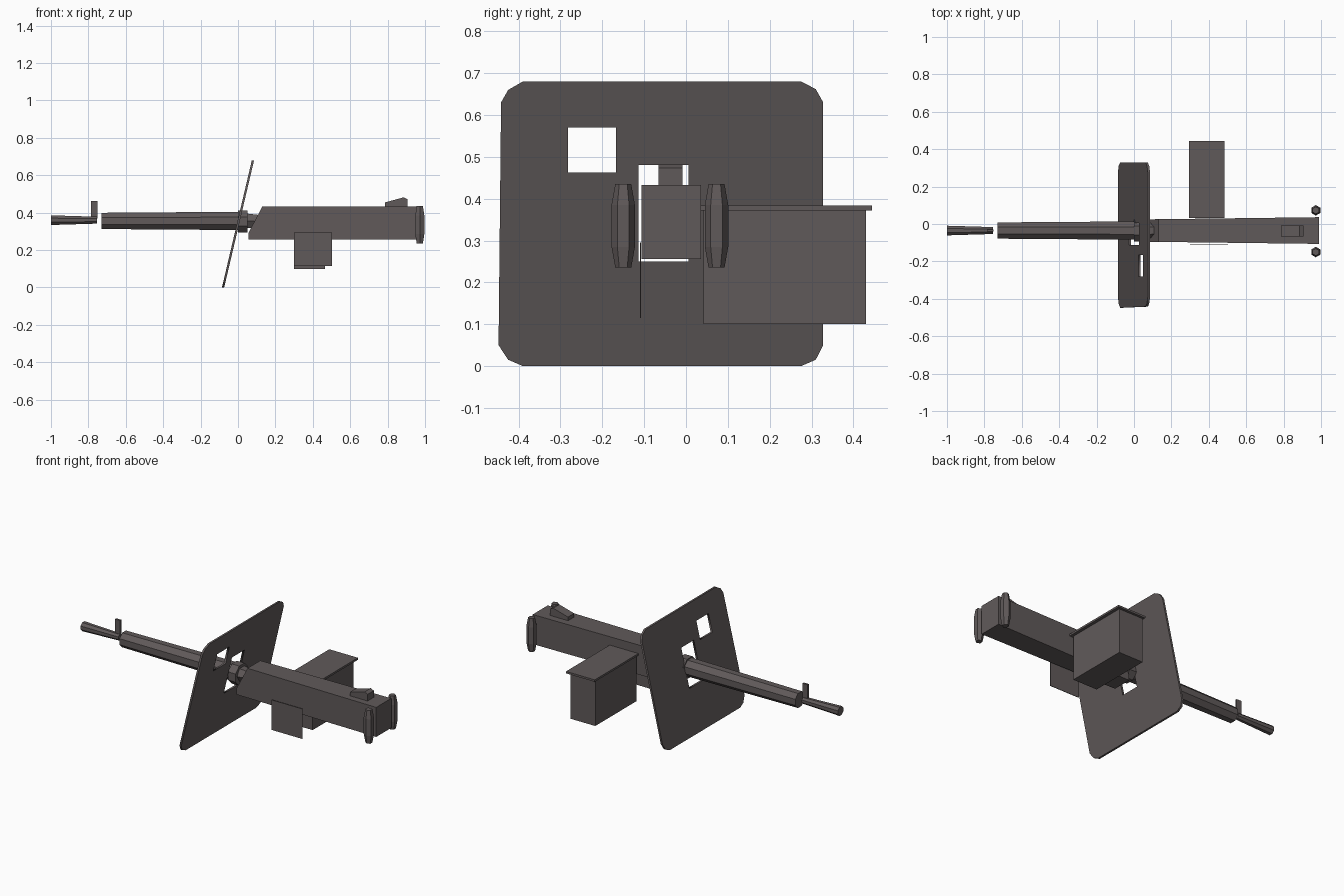
import bpy, bmesh
from math import pi
from mathutils import Matrix, Vector

if "Cube" in bpy.data.objects:
    bpy.data.objects.remove(bpy.data.objects["Cube"])

steel = bpy.data.materials.new("dark_gunmetal")
steel.use_nodes = True
COLOR = (0.118, 0.102, 0.102, 1)
steel.diffuse_color = COLOR
steel.node_tree.nodes["Principled BSDF"].inputs["Base Color"].default_value = COLOR

AXIS_Y = -0.035   # the gun's own centre line


def finish(name, bm):
    bmesh.ops.recalc_face_normals(bm, faces=bm.faces)
    mesh = bpy.data.meshes.new(name)
    bm.to_mesh(mesh)
    bm.free()
    mesh.materials.append(steel)
    obj = bpy.data.objects.new(name, mesh)
    bpy.context.collection.objects.link(obj)
    return obj


def box(name, lo, hi):
    lo, hi = Vector(lo), Vector(hi)
    bm = bmesh.new()
    bmesh.ops.create_cube(bm, size=1)
    for v in bm.verts:
        v.co = (lo + hi) / 2 + v.co * (hi - lo)
    return finish(name, bm)


def side_profile(name, points, y0, y1):
    """Extrude an x-z outline across y."""
    bm = bmesh.new()
    face = bm.faces.new([bm.verts.new((x, y0, z)) for x, z in points])
    ext = bmesh.ops.extrude_face_region(bm, geom=[face])["geom"]
    for v in ext:
        if isinstance(v, bmesh.types.BMVert):
            v.co.y = y1
    return finish(name, bm)


def lathe(name, stations, sides, matrix):
    """Loft rings of (height, radius) along local z."""
    bm = bmesh.new()
    rings = []
    for h, r in stations:
        rings.append([bm.verts.new(Matrix.Rotation(2 * pi * (i + 0.5) / sides, 3, 'Z')
                                   @ Vector((r, 0, h))) for i in range(sides)])
    for a, b in zip(rings, rings[1:]):
        for i in range(sides):
            j = (i + 1) % sides
            bm.faces.new((a[i], a[j], b[j], b[i]))
    bm.faces.new(rings[0])
    bm.faces.new(rings[-1])
    bm.transform(matrix)
    return finish(name, bm)


def along_x(z):
    return Matrix.Translation((0, AXIS_Y, z)) @ Matrix.Rotation(pi / 2, 4, 'Y')


# Shield: flat outline with sight window and gun slot, leaned back
def rect(u0, u1, v0, v1):
    return [(u0, v0), (u1, v0), (u1, v1), (u0, v1)]


outline = [(-0.39, 0), (0.275, 0), (0.31, 0.015), (0.328, 0.05), (0.328, 0.63),
           (0.31, 0.662), (0.275, 0.68), (-0.39, 0.68), (-0.425, 0.66),
           (-0.442, 0.63), (-0.448, 0.05), (-0.425, 0.015)]
curve = bpy.data.curves.new("shield_outline", 'CURVE')
curve.dimensions = '2D'
curve.fill_mode = 'BOTH'
curve.extrude = 0.006
for loop in (outline, rect(-0.282, -0.167, 0.463, 0.57), rect(-0.113, 0.006, 0.25, 0.48)):
    spline = curve.splines.new('POLY')
    spline.points.add(len(loop) - 1)
    for p, (u, v) in zip(spline.points, loop):
        p.co = (u, v, 0, 1)
    spline.use_cyclic_u = True
flat = bpy.data.objects.new("shield_outline", curve)
bpy.context.collection.objects.link(flat)
bpy.context.view_layer.update()
bm = bmesh.new()
bm.from_mesh(flat.to_mesh())
bpy.data.objects.remove(flat)
bmesh.ops.remove_doubles(bm, verts=bm.verts, dist=0.0001)
for v in bm.verts:
    u, h, w = v.co
    v.co = ((h - 0.34) * 0.235 + w, u, h)
finish("shield", bm)

# Receiver with sloped nose, widening slightly to the rear
receiver = side_profile("receiver", [(0.055, 0.256), (0.99, 0.256), (0.99, 0.433),
                                     (0.13, 0.433), (0.055, 0.29)], -0.5, 0.5)
for v in receiver.data.vertices:
    v.co.y = AXIS_Y + v.co.y * (0.118 + 0.025 * v.co.x)

# Barrel assembly
lathe("barrel_jacket", [(-0.73, 0.047), (0.03, 0.053)], 8, along_x(0.356))
lathe("barrel_collar", [(0.0, 0.064), (0.05, 0.064)], 8, along_x(0.352))
lathe("barrel_neck", [(0.05, 0.045), (0.13, 0.035)], 6, along_x(0.356))
lathe("muzzle", [(-1.0, 0.028), (-0.755, 0.02)], 8, along_x(0.36))
box("front_sight", (-0.785, AXIS_Y - 0.006, 0.37), (-0.752, AXIS_Y + 0.006, 0.462))

# Rear sight wedge
side_profile("rear_sight", [(0.787, 0.43), (0.905, 0.43), (0.905, 0.473),
                            (0.885, 0.482), (0.787, 0.455)], -0.066, -0.008)

# Twin grips
for side, y in (("right", -0.15), ("left", 0.073)):
    lathe(side + "_grip", [(0.235, 0.019), (0.285, 0.028), (0.385, 0.028), (0.435, 0.019)],
          6, Matrix.Translation((0.972, y, 0)))

# Ammunition box, lid and feed side plate
box("ammo_box", (0.30, 0.042, 0.10), (0.465, 0.43, 0.375))
box("ammo_box_lid", (0.293, 0.032, 0.372), (0.483, 0.445, 0.384))
box("feed_plate", (0.30, -0.110, 0.115), (0.503, -0.107, 0.295))
